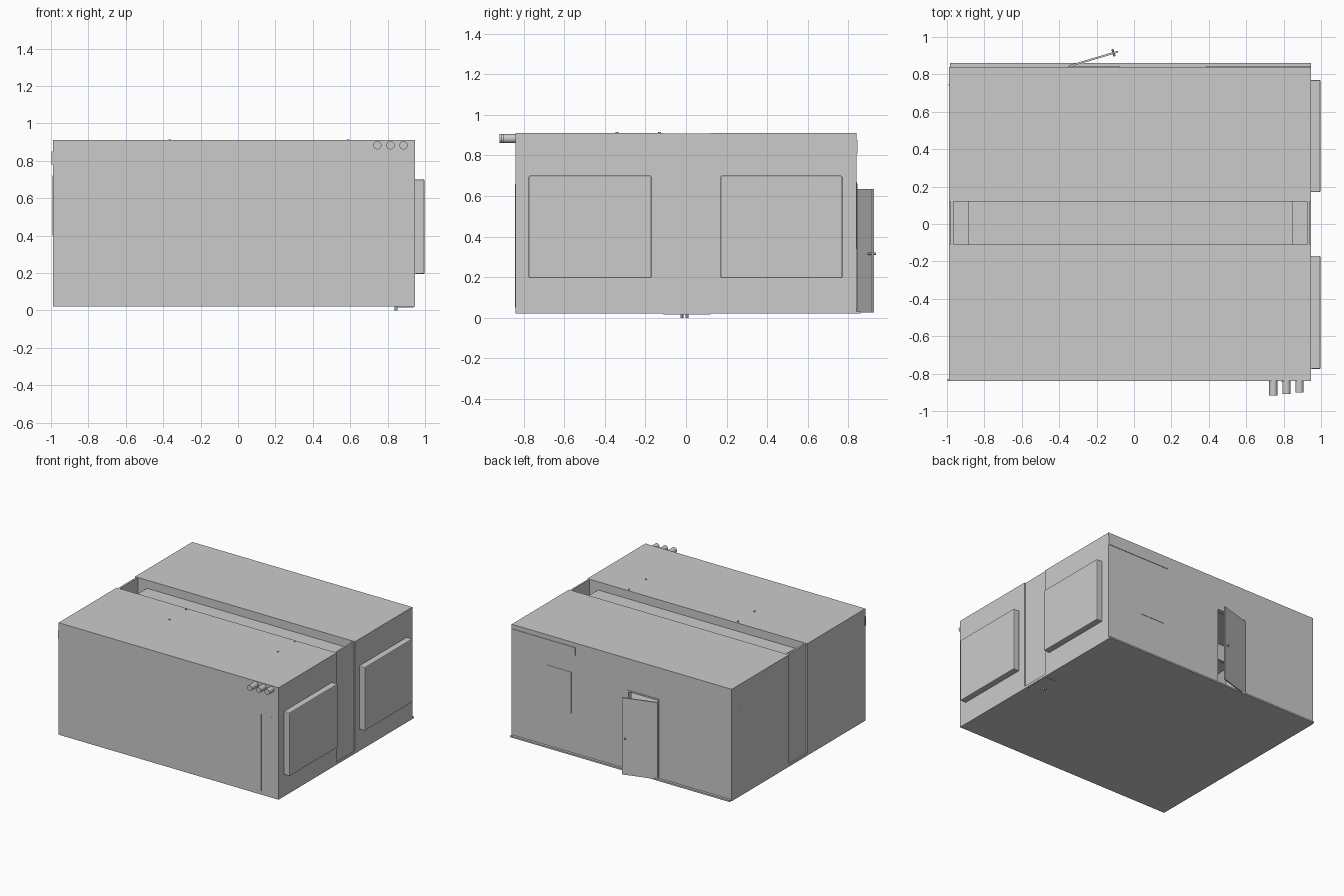
import bpy, math

if "Cube" in bpy.data.objects:
    bpy.data.objects.remove(bpy.data.objects["Cube"])

def box(name, x0, x1, y0, y1, z0, z1, bevel=0):
    bpy.ops.mesh.primitive_cube_add(size=1, location=((x0+x1)/2, (y0+y1)/2, (z0+z1)/2))
    o = bpy.context.object
    o.name = name
    o.scale = (x1-x0, y1-y0, z1-z0)
    bpy.ops.object.transform_apply(location=False, rotation=False, scale=True)
    if bevel:
        m = o.modifiers.new("bevel", 'BEVEL')
        m.width, m.segments = bevel, 2
    return o

def tube(name, loc, r, depth, rot=(0, 0, 0), n=24):
    bpy.ops.mesh.primitive_cylinder_add(radius=r, depth=depth, location=loc, rotation=rot, vertices=n)
    o = bpy.context.object
    o.name = name
    bpy.ops.object.shade_smooth_by_angle()
    return o

X0, X1, Y0, Y1, Z0, Z1 = -0.99, 0.945, -0.84, 0.84, 0.02, 0.91
T = 0.02
G0, G1 = -0.11, 0.12          # central roof channel
D0, D1, DZ = -0.35, -0.075, 0.66  # door opening

# floor, with a sill ledge along the back
box("floor", X0, X1, Y0, Y1, Z0, Z0+T)
box("back_sill", X0+0.005, X1, Y1, 0.86, Z0, Z0+0.012)

# front wall
box("front_wall", X0, X1, Y0, Y0+T, Z0, Z1)

# back wall around the door opening
box("back_wall_left", X0, D0, Y1-T, Y1, Z0, Z1)
box("back_wall_right", D1, X1, Y1-T, Y1, Z0, Z1)
box("back_wall_lintel", D0, D1, Y1-T, Y1, DZ, Z1)

# side walls and roof of each half, channel cheek on the inner roof edge
for tag, a, b, cheek in (("front", Y0, G0, (G0-T, G0)), ("back", G1, Y1, (G1, G1+T))):
    box(tag+"_left_wall", X0, X0+T, a, b, Z0, Z1)
    box(tag+"_right_wall", X1-T, X1, a, b, Z0, Z1)
    box(tag+"_roof", X0, X1, a, b, Z1-T, Z1)
    box(tag+"_channel_cheek", X0+T, X1-T, *cheek, 0.76, Z1-T)

# slightly recessed wall strips joining the halves, and the sunken channel bed
box("left_joint_strip", -0.98, -0.965, G0, G1, Z0, Z1-0.002)
box("right_joint_strip", 0.925, 0.938, G0, G1, Z0, Z1-0.002)
box("channel_bed", -0.885, 0.85, G0, G1, 0.82, 0.845)
box("floor_hatch", 0.85, 0.938, G0, G1, 0.016, Z0)

# protruding window boxes on the right side
for tag, a, b in (("front", -0.775, -0.17), ("back", 0.17, 0.77)):
    box(tag+"_window_box", X1, 0.997, a, b, 0.195, 0.70, 0.006)

# open door swung outward, with handle and frame
ang = math.atan2(0.075, 0.255)
w = 0.27
cx, cy = D0+0.005+w/2*math.cos(ang), 0.845+w/2*math.sin(ang)
door = box("door", cx-w/2, cx+w/2, cy-0.005, cy+0.005, 0.025, 0.635)
door.rotation_euler[2] = ang
hx, hy = D0+0.25*math.cos(ang), 0.845+0.25*math.sin(ang)
for s in (-1, 1):
    tube("door_handle", (hx-s*0.012*math.sin(ang), hy+s*0.012*math.cos(ang), 0.315),
         0.006, 0.016, (math.pi/2, 0, ang), 12)
box("door_jamb_left", D0, D0+0.012, Y1-0.03, Y1+0.004, Z0+T, DZ)
box("door_jamb_right", D1-0.012, D1, Y1-0.03, Y1+0.004, Z0+T, DZ)
box("door_head", D0, D1, Y1-0.03, Y1+0.004, DZ-0.012, DZ)

# flush window and long fascia panel on the back wall
box("back_window", 0.42, 0.635, Y1, Y1+0.003, 0.34, 0.67)
box("back_fascia", 0.385, X1, Y1, Y1+0.004, 0.81, 0.875)

# round vent pipes on the front, near the top right
for x, y in ((0.745, -0.918), (0.815, -0.908), (0.885, -0.90)):
    tube("vent_pipe", (x, (y+Y0)/2, 0.883), 0.022, Y0-y, (math.pi/2, 0, 0), 32)

# thin vertical conduits
for x in (0.79, 0.885):
    box("front_conduit", x-0.004, x+0.004, Y0-0.002, Y0, 0.05, 0.66)
box("left_conduit", X0-0.002, X0, 0.74, 0.748, 0.40, 0.72)
box("corner_bracket", X0-0.006, X0, Y0, Y0+0.012, 0.78, 0.85)

# roof bolts and small feet
for x in (-0.365, 0.59):
    for y in (-0.34, -0.13):
        tube("roof_bolt", (x, y, Z1+0.002), 0.007, 0.006, n=12)
for y in (-0.02, 0.005):
    tube("drain_foot", (0.845, y, 0.0105), 0.007, 0.021, n=12)
